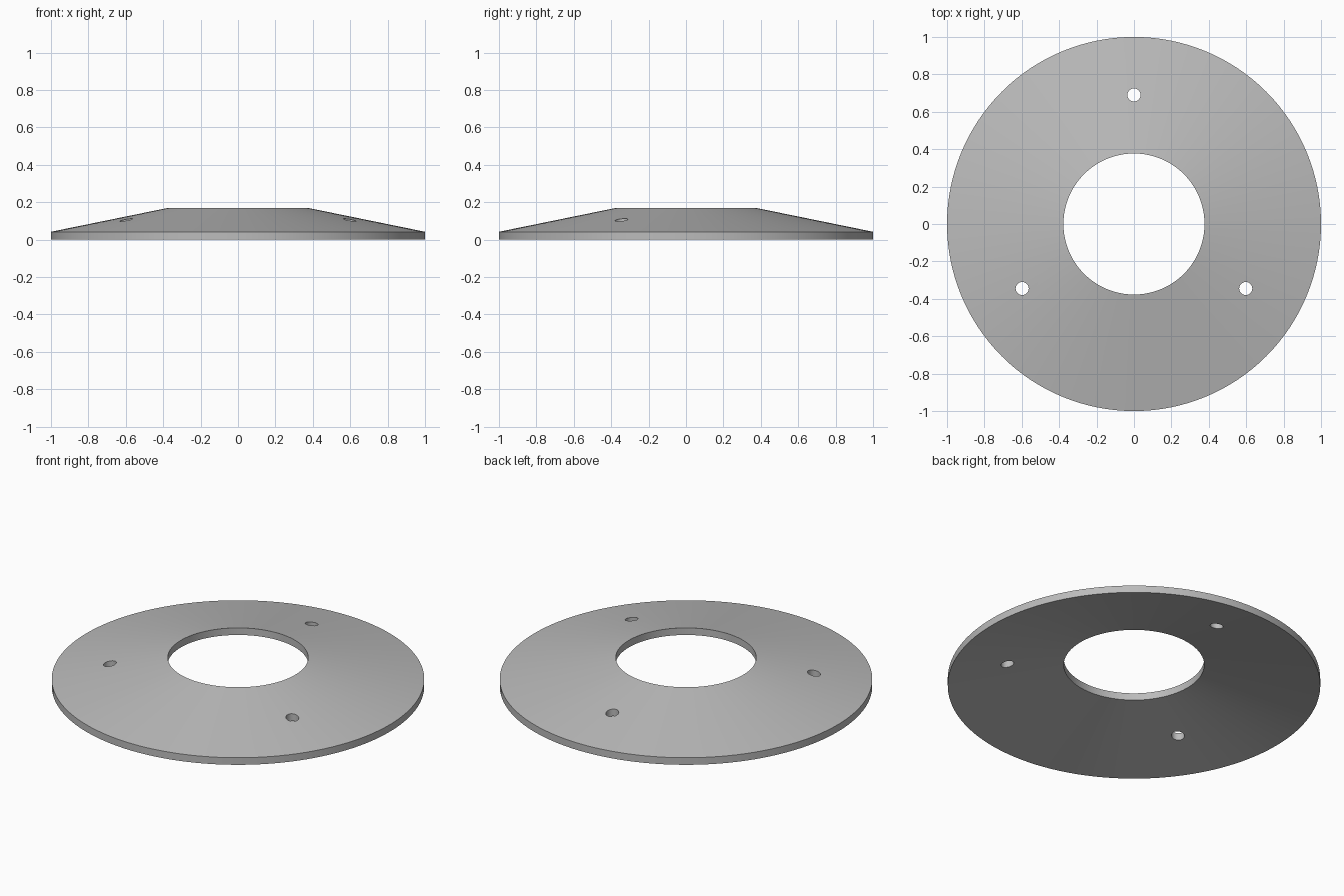
import bpy, bmesh, math
from mathutils import Matrix

if "Cube" in bpy.data.objects:
    bpy.data.objects.remove(bpy.data.objects["Cube"])

SEGMENTS = 128
HOLE_DISTANCE, HOLE_RADIUS = 0.69, 0.035

grey = bpy.data.materials.new("plain grey")
grey.use_nodes = True
colour = (0.5, 0.5, 0.5, 1)
grey.diffuse_color = colour
grey.node_tree.nodes["Principled BSDF"].inputs["Base Color"].default_value = colour


def make_object(name, bm):
    bmesh.ops.recalc_face_normals(bm, faces=bm.faces)
    mesh = bpy.data.meshes.new(name)
    bm.to_mesh(mesh)
    bm.free()
    mesh.materials.append(grey)
    obj = bpy.data.objects.new(name, mesh)
    bpy.context.collection.objects.link(obj)
    return obj


# Conical ring: a slanted section of even thickness, turned around z
bm = bmesh.new()
section = [(0.377, 0.127), (1, 0), (1, 0.042), (0.377, 0.169)]
verts = [bm.verts.new((r, 0, z)) for r, z in section]
edges = [bm.edges.new((verts[i - 1], verts[i])) for i in range(len(verts))]
bmesh.ops.spin(bm, geom=verts + edges, cent=(0, 0, 0), axis=(0, 0, 1),
               angle=math.tau, steps=SEGMENTS, use_duplicate=False)
bmesh.ops.remove_doubles(bm, verts=bm.verts, dist=0.0001)
ring = make_object("conical_ring", bm)

# Three upright bolt holes, evenly spaced
bm = bmesh.new()
for i in range(3):
    angle = math.radians(90 + 120 * i)
    place = Matrix.Translation((HOLE_DISTANCE * math.cos(angle),
                                HOLE_DISTANCE * math.sin(angle), 0.1))
    bmesh.ops.create_cone(bm, cap_ends=True, segments=32, radius1=HOLE_RADIUS,
                          radius2=HOLE_RADIUS, depth=0.4, matrix=place)
cutter = make_object("bolt_hole_cutter", bm)

cut = ring.modifiers.new("bolt holes", "BOOLEAN")
cut.operation = "DIFFERENCE"
cut.solver = "EXACT"
cut.object = cutter

bpy.ops.object.select_all(action="DESELECT")
ring.select_set(True)
bpy.context.view_layer.objects.active = ring
bpy.ops.object.modifier_apply(modifier=cut.name)
bpy.data.objects.remove(cutter)
bpy.ops.object.shade_smooth_by_angle(angle=math.radians(30))
